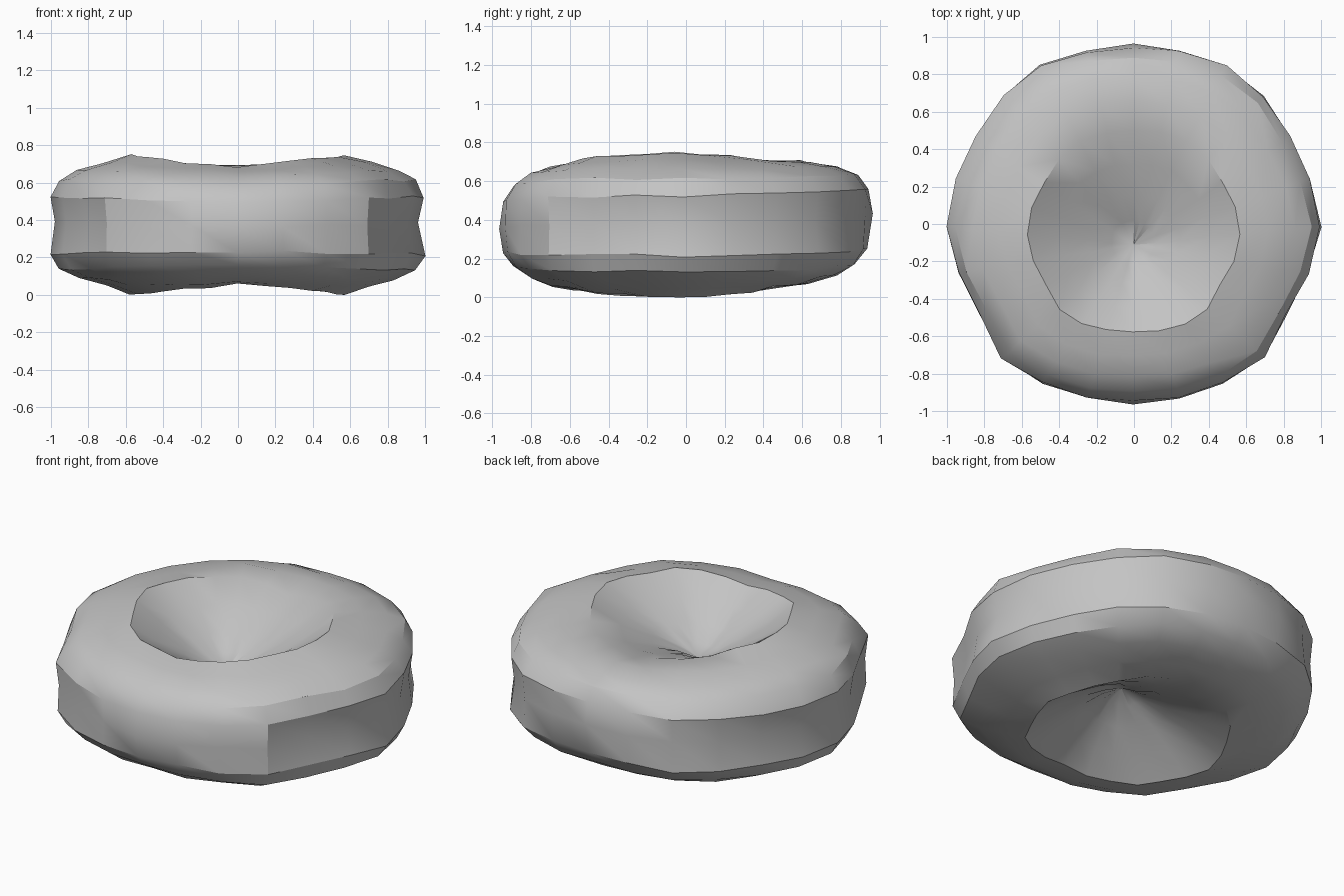
import bpy, bmesh, math, random
from mathutils import Vector

cube = bpy.data.objects.get("Cube")
if cube:
    bpy.data.objects.remove(cube, do_unlink=True)

random.seed(4)
SEGMENTS = 24
PIT = Vector((0, -0.1))

# Outer radius every 15 degrees, from the front round to the side and the back
RIM = [.95, .96, .98, 1, .95, .97, 1, .98, .97, .99, 1, .98, .97]

# Cross-sections from the upper pit to the lower pit: (fraction of radius, height)
SIDE = [(.12, .48), (.25, .55), (.41, .64), (.57, .75), (.72, .71), (.86, .67),
        (.95, .62), (1, .53), (.97, .39), (1, .22), (.95, .14), (.84, .09),
        (.7, .05), (.57, .01), (.41, .12), (.25, .21), (.12, .28)]
FRONT = [(.12, .46), (.25, .52), (.4, .61), (.55, .68), (.7, .66), (.83, .63),
         (.92, .58), (.98, .49), (1, .36), (.98, .24), (.92, .17), (.82, .11),
         (.7, .07), (.57, .06), (.4, .14), (.25, .23), (.12, .3)]
BACK = [(.12, .5), (.25, .56), (.4, .61), (.57, .66), (.72, .7), (.84, .68),
        (.93, .64), (.98, .57), (1, .43), (.98, .26), (.92, .18), (.83, .12),
        (.7, .08), (.57, .09), (.4, .14), (.25, .19), (.12, .26)]


def wobble(amount):
    return random.uniform(-amount, amount)


def ring(bm, side, front, back):
    """One closed loop round the body, blending the cross-sections."""
    verts = []
    for i in range(SEGMENTS):
        angle = math.tau * i / SEGMENTS - math.pi / 2
        radius = RIM[min(i, SEGMENTS - i)]
        end = Vector(back if math.sin(angle) > 0 else front)
        t, z = end.lerp(Vector(side), abs(math.cos(angle)))
        outer = Vector((math.cos(angle), math.sin(angle))) * radius
        p = PIT.lerp(outer, t)
        verts.append(bm.verts.new((p.x + wobble(.006), p.y + wobble(.006),
                                   z + wobble(.008))))
    return verts


# Lumpy ring body with a wide closed pit above and below
bm = bmesh.new()
rings = [ring(bm, *points) for points in zip(SIDE, FRONT, BACK)]
top = bm.verts.new((PIT.x, PIT.y, .43))
bottom = bm.verts.new((PIT.x, PIT.y, .33))
for i in range(SEGMENTS):
    j = (i + 1) % SEGMENTS
    bm.faces.new((top, rings[0][i], rings[0][j]))
    bm.faces.new((bottom, rings[-1][j], rings[-1][i]))
    for a, b in zip(rings, rings[1:]):
        bm.faces.new((a[i], b[i], b[j], a[j]))
bmesh.ops.recalc_face_normals(bm, faces=bm.faces)

# Centre the body and stand it on the ground
xs, ys, zs = zip(*(v.co for v in bm.verts))
base = Vector(((max(xs) + min(xs)) / 2, (max(ys) + min(ys)) / 2, min(zs)))
bmesh.ops.translate(bm, verts=bm.verts, vec=-base)

mesh = bpy.data.meshes.new("ring_body")
bm.to_mesh(mesh)
bm.free()
body = bpy.data.objects.new("ring_body", mesh)
bpy.context.collection.objects.link(body)

# Plain grey
grey = bpy.data.materials.new("light_grey")
grey.use_nodes = True
colour = (.55, .55, .55, 1)
grey.diffuse_color = colour
grey.node_tree.nodes["Principled BSDF"].inputs["Base Color"].default_value = colour
mesh.materials.append(grey)

# Smooth surface with the sharper folds kept
bpy.ops.object.select_all(action='DESELECT')
body.select_set(True)
bpy.context.view_layer.objects.active = body
bpy.ops.object.shade_smooth_by_angle(angle=math.radians(30))
